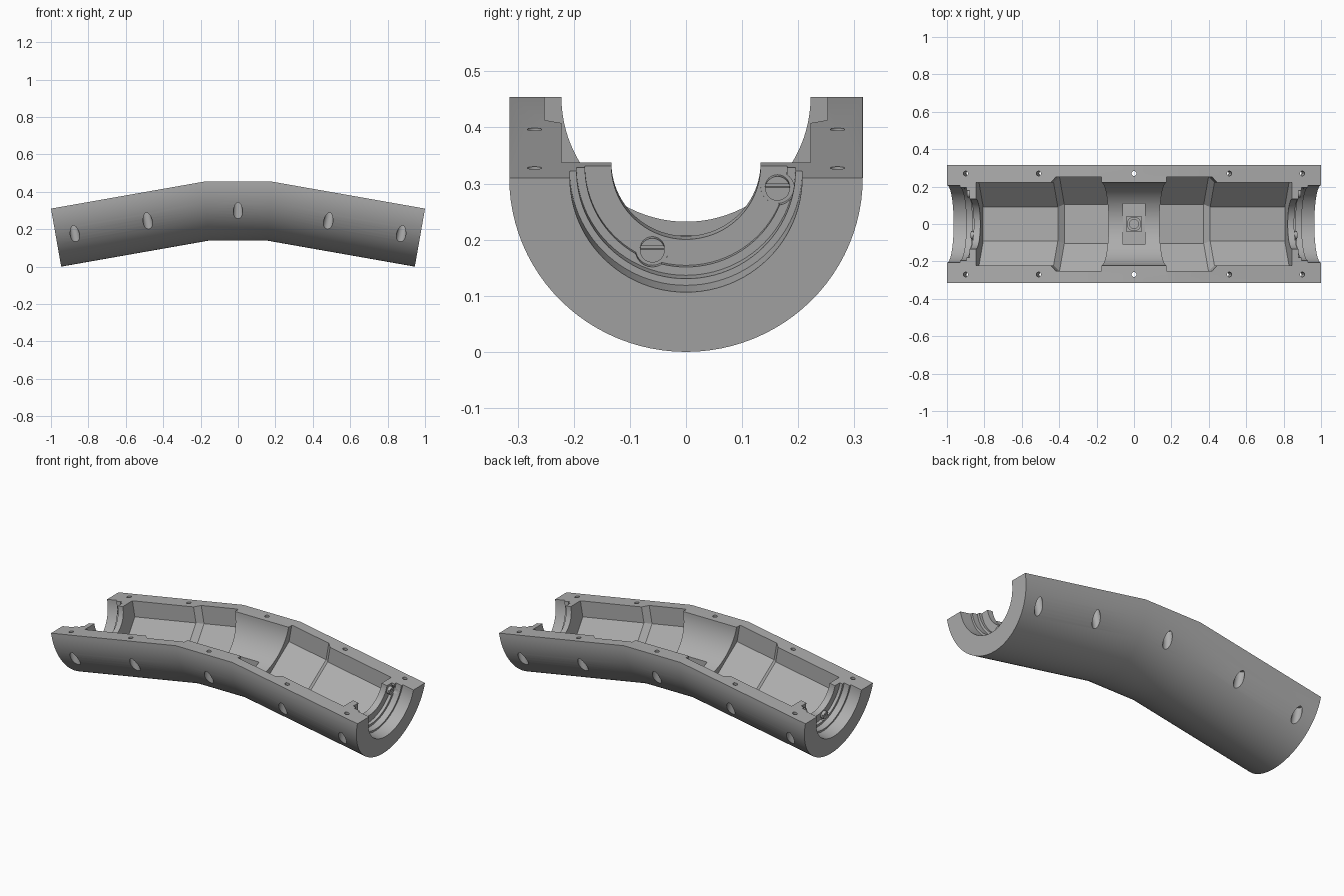
import bpy, bmesh, math
from mathutils import Matrix, Vector

if "Cube" in bpy.data.objects:
    bpy.data.objects.remove(bpy.data.objects["Cube"])

TILT = math.radians(10)
TOP = 0.454          # height of the split plane at the middle
BEND = 0.185         # x where the arms begin
LEN = (1 - BEND) / math.cos(TILT)
R = 0.315

grey = bpy.data.materials.new("grey_metal")
grey.diffuse_color = (0.42, 0.42, 0.42, 1)
grey.use_nodes = True
grey.node_tree.nodes["Principled BSDF"].inputs["Base Color"].default_value = grey.diffuse_color

MID = Matrix.Translation((0, 0, TOP))
ARM = Matrix.Translation((BEND, 0, TOP)) @ Matrix.Rotation(TILT, 4, 'Y')
ARMS = [ARM, Matrix.Scale(-1, 4, (1, 0, 0)) @ ARM]


def loft(name, rings):
    """Closed solid through matching rings of points."""
    bm = bmesh.new()
    vs = [[bm.verts.new(p) for p in ring] for ring in rings]
    n = len(vs[0])
    for a, b in zip(vs, vs[1:]):
        for i in range(n):
            j = (i + 1) % n
            bm.faces.new((a[i], a[j], b[j], b[i]))
    bm.faces.new(vs[0])
    bm.faces.new(vs[-1])
    bmesh.ops.recalc_face_normals(bm, faces=bm.faces)
    me = bpy.data.meshes.new(name)
    bm.to_mesh(me)
    bm.free()
    me.materials.append(grey)
    ob = bpy.data.objects.new(name, me)
    bpy.context.collection.objects.link(ob)
    return ob


def half_round(r, lift=0.0, n=48):
    pts = [(r * math.cos(math.pi * i / n), -r * math.sin(math.pi * i / n)) for i in range(n + 1)]
    return [(r, lift)] + pts + [(-r, lift)] if lift else pts


def octagon(a):
    t = 0.414 * a
    return [(-a, 0.06), (-a, -t), (-t, -a), (t, -a), (a, -t), (a, 0.06)]


def along(m, stations):
    """Place (x, profile) stations in the frame m."""
    return [[m @ Vector((x, y, z)) for y, z in prof] for x, prof in stations]


def upright(m, x, y, r, z0, z1, n=24):
    return [[m @ Vector((x + r * math.cos(k * math.tau / n), y + r * math.sin(k * math.tau / n), z))
             for k in range(n)] for z in (z0, z1)]


def disc(cy, cz, r, n=24):
    return [(cy + r * math.cos(k * math.tau / n), cz + r * math.sin(k * math.tau / n)) for k in range(n)]


def cut(body, rings):
    tool = loft("cutter", rings)
    tool.hide_render = True
    mod = body.modifiers.new("cut", 'BOOLEAN')
    mod.operation = 'DIFFERENCE'
    mod.solver = 'EXACT'
    mod.object = tool
    bpy.context.view_layer.objects.active = body
    bpy.ops.object.modifier_apply(modifier=mod.name)
    bpy.data.objects.remove(tool, do_unlink=True)


def smooth(ob):
    bpy.ops.object.select_all(action='DESELECT')
    ob.select_set(True)
    bpy.context.view_layer.objects.active = ob
    bpy.ops.object.shade_smooth_by_angle(angle=math.radians(30))


# Bent half-pipe shell, mitred where the arms meet the middle
prof = half_round(R)
mitre = [(BEND + z * math.tan(TILT / 2), y, TOP + z) for y, z in prof]
end = [ARM @ Vector((LEN, y, z)) for y, z in prof]
flip = lambda ring: [(-p[0], p[1], p[2]) for p in ring]
shell = loft("shell", [flip(end), flip(mitre), mitre, end])

# Round channel in the middle
cut(shell, along(MID, [(-0.2, half_round(0.222, 0.05)), (0.2, half_round(0.222, 0.05))]))

screws = [(0.163, -0.038), (-0.06, -0.15)]
for m in ARMS:
    # Faceted pocket, wide then narrow
    cut(shell, along(m, [(-0.01, octagon(0.252)), (0.235, octagon(0.252)),
                         (0.265, octagon(0.222)), (0.67, octagon(0.222))]))
    # Stepped bores through the end collar
    for x0, r, lift in ((0.65, 0.133, 0.05), (0.705, 0.18, 0.055), (0.722, 0.195, 0.065), (0.757, 0.207, 0.07)):
        cut(shell, along(m, [(x0, half_round(r, lift)), (0.86, half_round(r, lift))]))
    # Clearance around the screw heads
    for y, z in screws:
        cut(shell, along(m, [(0.7045, disc(y, z, 0.03)), (0.74, disc(y, z, 0.03))]))

# Bolt holes with wide counterbores opening on the outside
for m, x in [(MID, 0)] + [(a, x) for a in ARMS for x in (0.33, 0.726)]:
    for y in (-0.27, 0.27):
        cut(shell, upright(m, x, y, 0.013, -0.2, 0.03))
        cut(shell, upright(m, x, y, 0.025, -0.3, -0.09))

# Sensor recess in the middle: plate seat, square pocket, round hole
for hx, hy, floor in ((0.06, 0.11, -0.226), (0.04, 0.04, -0.24)):
    rect = [(-hx, -hy), (hx, -hy), (hx, hy), (-hx, hy)]
    cut(shell, [[MID @ Vector((x, y, z)) for x, y in rect] for z in (floor, -0.12)])
cut(shell, upright(MID, 0, 0, 0.036, -0.26, -0.2))
smooth(shell)

# Stud in the round hole
stud = loft("stud", upright(MID, 0, 0, 0.026, -0.265, -0.235))
smooth(stud)

# Screw heads on the collars, each with a slot
for m in ARMS:
    for y, z in screws:
        head = loft("screw_head", along(m, [(0.70, disc(y, z, 0.022)), (0.722, disc(y, z, 0.022))]))
        slot = [(y - 0.03, z + 0.002), (y + 0.03, z + 0.002), (y + 0.03, z + 0.008), (y - 0.03, z + 0.008)]
        cut(head, along(m, [(0.715, slot), (0.73, slot)]))
        smooth(head)
